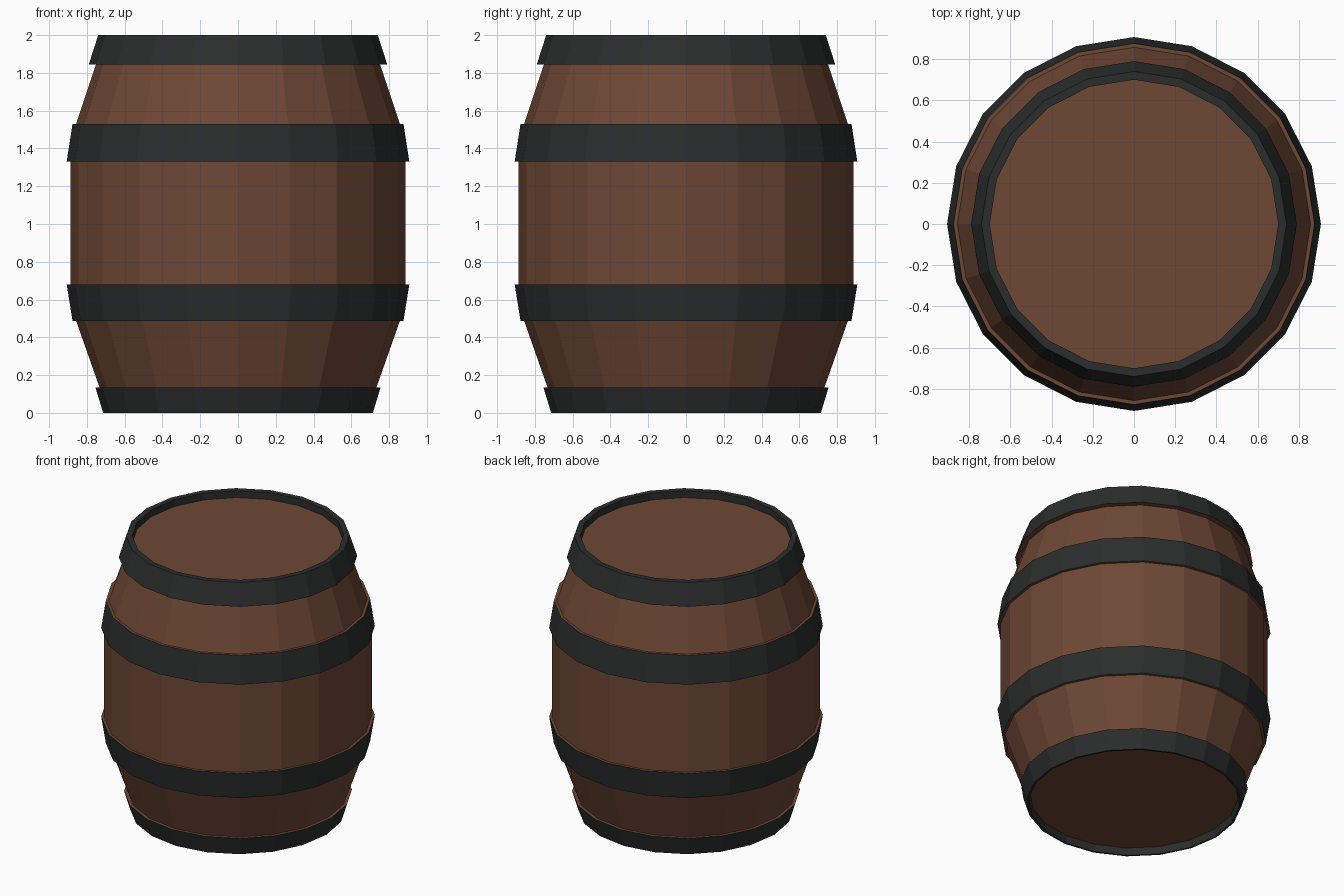
import bpy, bmesh, math

if "Cube" in bpy.data.objects:
    bpy.data.objects.remove(bpy.data.objects["Cube"])

SIDES = 20


def material(name, color):
    m = bpy.data.materials.new(name)
    m.diffuse_color = (*color, 1)
    m.use_nodes = True
    m.node_tree.nodes["Principled BSDF"].inputs["Base Color"].default_value = m.diffuse_color
    return m


WOOD = material("wood", (0.155, 0.064, 0.036))
IRON = material("iron", (0.024, 0.027, 0.026))


def lathe(name, profile, mat):
    """Spin a (radius, z) profile, listed bottom to top on the outside, around z."""
    bm = bmesh.new()
    rings = []
    for r, z in profile:
        if r == 0:
            rings.append([bm.verts.new((0, 0, z))] * SIDES)
        else:
            rings.append([bm.verts.new((r * math.cos(2 * math.pi * i / SIDES),
                                        r * math.sin(2 * math.pi * i / SIDES), z))
                          for i in range(SIDES)])
    for a, b in zip(rings, rings[1:]):
        for i in range(SIDES):
            j = (i + 1) % SIDES
            corners = list(dict.fromkeys((a[i], a[j], b[j], b[i])))
            bm.faces.new(corners)
    mesh = bpy.data.meshes.new(name)
    bm.to_mesh(mesh)
    bm.free()
    mesh.materials.append(mat)
    obj = bpy.data.objects.new(name, mesh)
    bpy.context.collection.objects.link(obj)
    return obj


# Wooden sections; each ends in a small ledge that meets the hoop edge
lathe("lower_staves", [(0.755, 0.135), (0.733, 0.135), (0.857, 0.487), (0.876, 0.487)], WOOD)
lathe("middle_staves", [(0.907, 0.68), (0.888, 0.68), (0.888, 1.33), (0.907, 1.33)], WOOD)
lathe("upper_staves", [(0.876, 1.53), (0.857, 1.53), (0.752, 1.845), (0.79, 1.845)], WOOD)

# Iron hoops
lathe("lower_hoop", [(0.876, 0.487), (0.907, 0.68)], IRON)
lathe("upper_hoop", [(0.907, 1.33), (0.876, 1.53)], IRON)
lathe("bottom_hoop", [(0.69, 0.05), (0.70, 0), (0.714, 0), (0.755, 0.135)], IRON)
lathe("top_hoop", [(0.79, 1.845), (0.74, 2.0), (0.70, 2.0), (0.70, 1.95)], IRON)

# Barrel heads, both recessed inside their hoops
lathe("bottom_head", [(0, 0.05), (0.69, 0.05)], WOOD)
lathe("top_head", [(0.70, 1.95), (0, 1.95)], WOOD)
